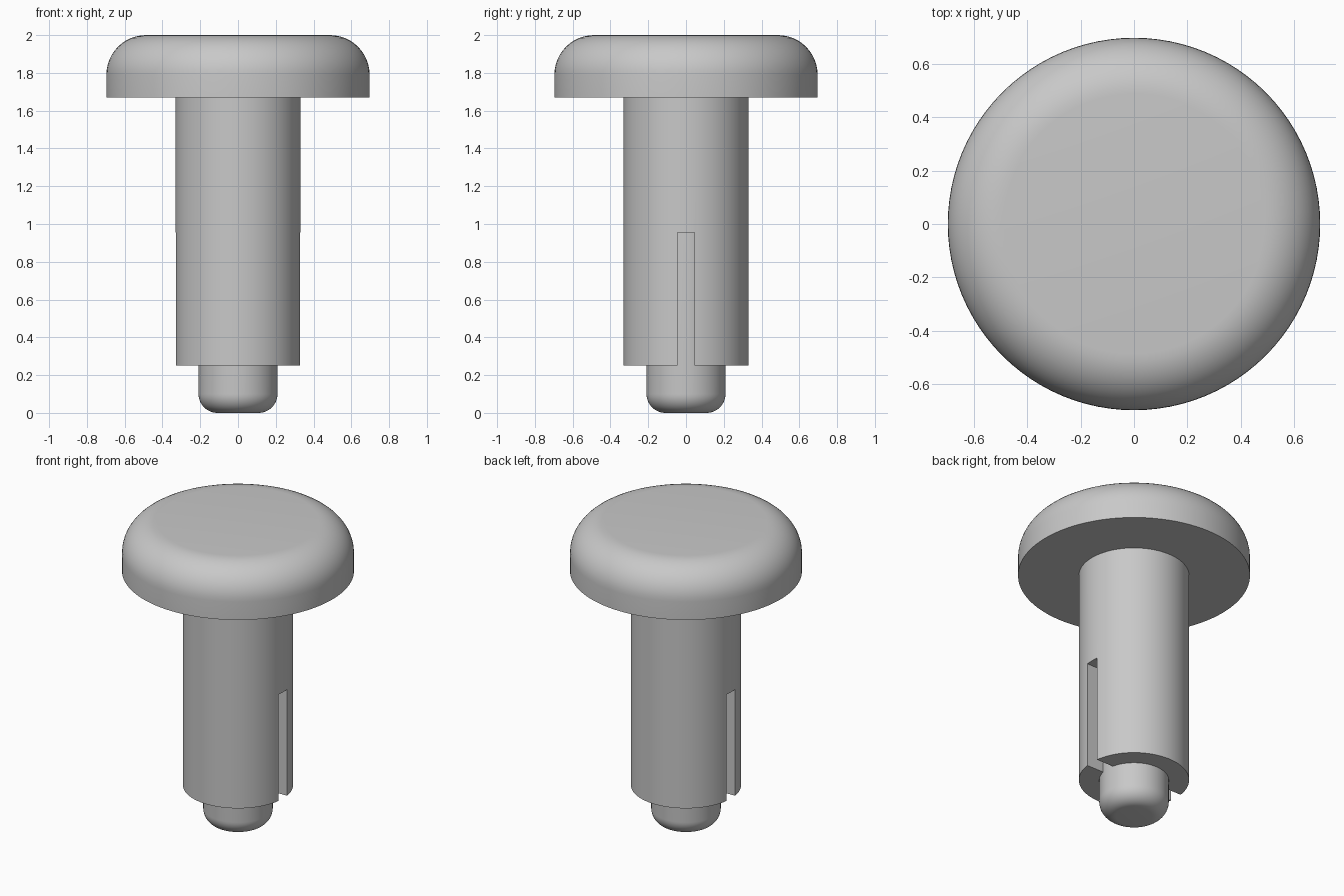
import bpy, bmesh, math

if "Cube" in bpy.data.objects:
    bpy.data.objects.remove(bpy.data.objects["Cube"], do_unlink=True)

grey = bpy.data.materials.new("light grey plastic")
grey.use_nodes = True
COLOUR = (0.58, 0.58, 0.58, 1)
grey.diffuse_color = COLOUR
grey.node_tree.nodes["Principled BSDF"].inputs["Base Color"].default_value = COLOUR


def arc(cx, cz, r, start, end, n=12):
    """Profile points of a fillet, angles in degrees."""
    angles = [math.radians(start + (end - start) * i / n) for i in range(n + 1)]
    return [(cx + r * math.cos(a), cz + r * math.sin(a)) for a in angles]


def add_object(name, bm):
    mesh = bpy.data.meshes.new(name)
    bm.to_mesh(mesh)
    bm.free()
    mesh.materials.append(grey)
    obj = bpy.data.objects.new(name, mesh)
    bpy.context.collection.objects.link(obj)
    return obj


def lathe(name, profile, sides=96):
    """Closed solid turned about z from (radius, z) points, bottom to top."""
    bm = bmesh.new()
    rings = [[bm.verts.new((r * math.cos(math.tau * i / sides),
                            r * math.sin(math.tau * i / sides), z))
              for i in range(sides)] for r, z in profile]
    for low, high in zip(rings, rings[1:]):
        for i in range(sides):
            j = (i + 1) % sides
            bm.faces.new((low[i], low[j], high[j], high[i]))
    bm.faces.new(rings[0][::-1])
    bm.faces.new(rings[-1])
    return add_object(name, bm)


def smooth(obj):
    bpy.ops.object.select_all(action="DESELECT")
    obj.select_set(True)
    bpy.context.view_layer.objects.active = obj
    bpy.ops.object.shade_smooth_by_angle(angle=math.radians(30))


# Round cap with a filleted upper rim
cap = lathe("cap", [(0.697, 1.67)] + arc(0.487, 1.79, 0.21, 0, 90))

# Inner pin with a rounded tip, running up inside the sleeve
pin = lathe("pin", arc(0.109, 0.10, 0.10, -90, 0) + [(0.209, 1.2)])

# Sleeve, split by a slot from side to side
sleeve = lathe("sleeve", [(0.331, 0.25), (0.331, 1.67)])
bm = bmesh.new()
bmesh.ops.create_cube(bm, size=1)
bmesh.ops.scale(bm, vec=(1, 0.09, 0.855), verts=bm.verts)
bmesh.ops.translate(bm, vec=(0, 0, 0.5275), verts=bm.verts)
cutter = add_object("slot_cutter", bm)
cut = sleeve.modifiers.new("slot", "BOOLEAN")
cut.operation = "DIFFERENCE"
cut.solver = "EXACT"
cut.object = cutter
bpy.context.view_layer.objects.active = sleeve
bpy.ops.object.modifier_apply(modifier=cut.name)
bpy.data.objects.remove(cutter, do_unlink=True)

for part in (cap, pin, sleeve):
    smooth(part)
